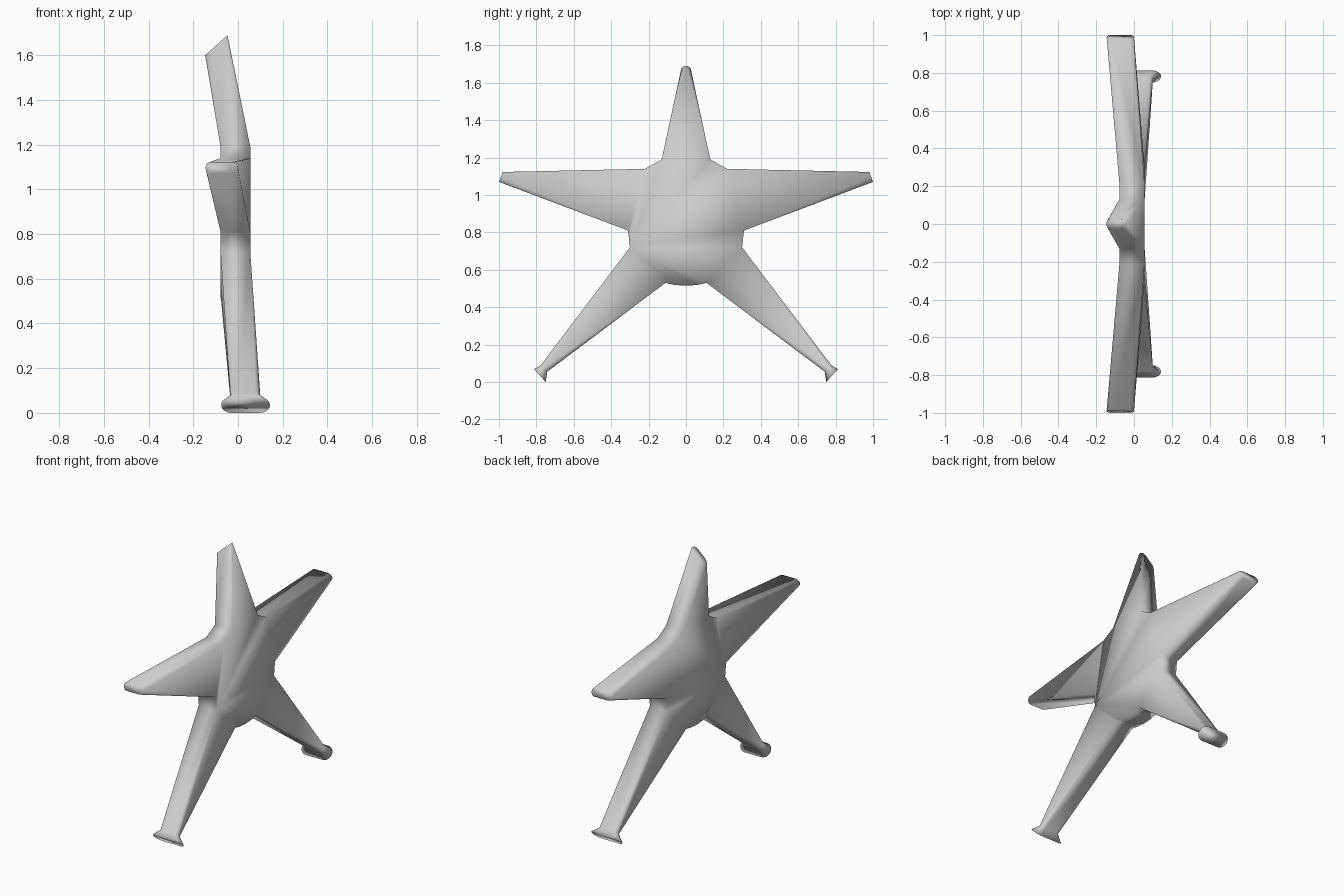
import bpy, bmesh, math

if "Cube" in bpy.data.objects:
    bpy.data.objects.remove(bpy.data.objects["Cube"])

BACK, FRONT = -0.078, 0.055          # flat body faces in x
bm = bmesh.new()


def section(a, b, x0, x1, r, slant=0.0, n=6):
    """Rounded rectangle spanning a-b in the yz plane and x0-x1 in depth."""
    w = math.dist(a, b)
    r = min(r, w / 2 - 0.0005, (x1 - x0) / 2) if r else 0
    verts = []
    for k, (cx, cw) in enumerate([(x1 - r, w - r), (x0 + r, w - r), (x0 + r, r), (x1 - r, r)]):
        for i in range(n):
            t = math.pi / 2 * (k + i / (n - 1))
            x = cx + r * math.cos(t)
            s = (cw + r * math.sin(t)) / w
            y = a[0] + (b[0] - a[0]) * s
            z = a[1] + (b[1] - a[1]) * s - slant * (x1 - x)
            verts.append(bm.verts.new((x, y, z)))
    return verts


def limb(*rings):
    """Loft through the given sections and close the outer end."""
    loops = [section(*ring) for ring in rings]
    for p, q in zip(loops, loops[1:]):
        for i in range(len(p)):
            j = (i + 1) % len(p)
            bm.faces.new((p[i], p[j], q[j], q[i]))
    bm.faces.new(loops[-1])


# top point, leaning back with a slanted tip
limb(((-0.13, 1.19), (0.13, 1.19), BACK, FRONT, 0),
     ((-0.027, 1.69), (0.027, 1.69), -0.147, -0.047, 0.027, 0.9))

for s in (1, -1):
    # side arms
    limb(((s * 0.31, 0.81), (s * 0.22, 1.14), BACK, FRONT, 0),
         ((s * 1.0, 1.07), (s * 0.98, 1.123), -0.145, 0.0, 0.026))
    # legs with flared feet
    limb(((s * 0.11, 0.53), (s * 0.30, 0.72), BACK, FRONT, 0),
         ((s * 0.742, 0.055), (s * 0.778, 0.088), -0.035, 0.10, 0.024),
         ((s * 0.75, 0.0), (s * 0.813, 0.07), -0.075, 0.143, 0.047))

# body: flat faces fanned from one waist corner, with walls between the limbs
half = [(0.06, 0.519), (0.11, 0.53), (0.30, 0.72), (0.31, 0.81), (0.22, 1.14), (0.13, 1.19)]
left = [(-y, z) for y, z in reversed(half)]
outline = left[3:] + [(0, 0.515)] + half + left[:3]
front = [bm.verts.new((FRONT, y, z)) for y, z in outline]
back = [bm.verts.new((BACK, y, z)) for y, z in outline]
count = len(outline)
for ring in (front, back):
    for i in range(1, count - 1):
        bm.faces.new((ring[0], ring[i], ring[i + 1]))
limb_starts = {(0.11, 0.53), (0.31, 0.81), (0.13, 1.19), (-0.22, 1.14), (-0.30, 0.72)}
for i in range(count):
    j = (i + 1) % count
    if outline[i] not in limb_starts:
        bm.faces.new((front[i], back[i], back[j], front[j]))

bmesh.ops.remove_doubles(bm, verts=bm.verts, dist=0.0003)
bmesh.ops.recalc_face_normals(bm, faces=bm.faces)

mesh = bpy.data.meshes.new("star_figure")
bm.to_mesh(mesh)
bm.free()
star = bpy.data.objects.new("star_figure", mesh)
bpy.context.collection.objects.link(star)
bpy.context.view_layer.objects.active = star
star.select_set(True)
bpy.ops.object.shade_smooth()
